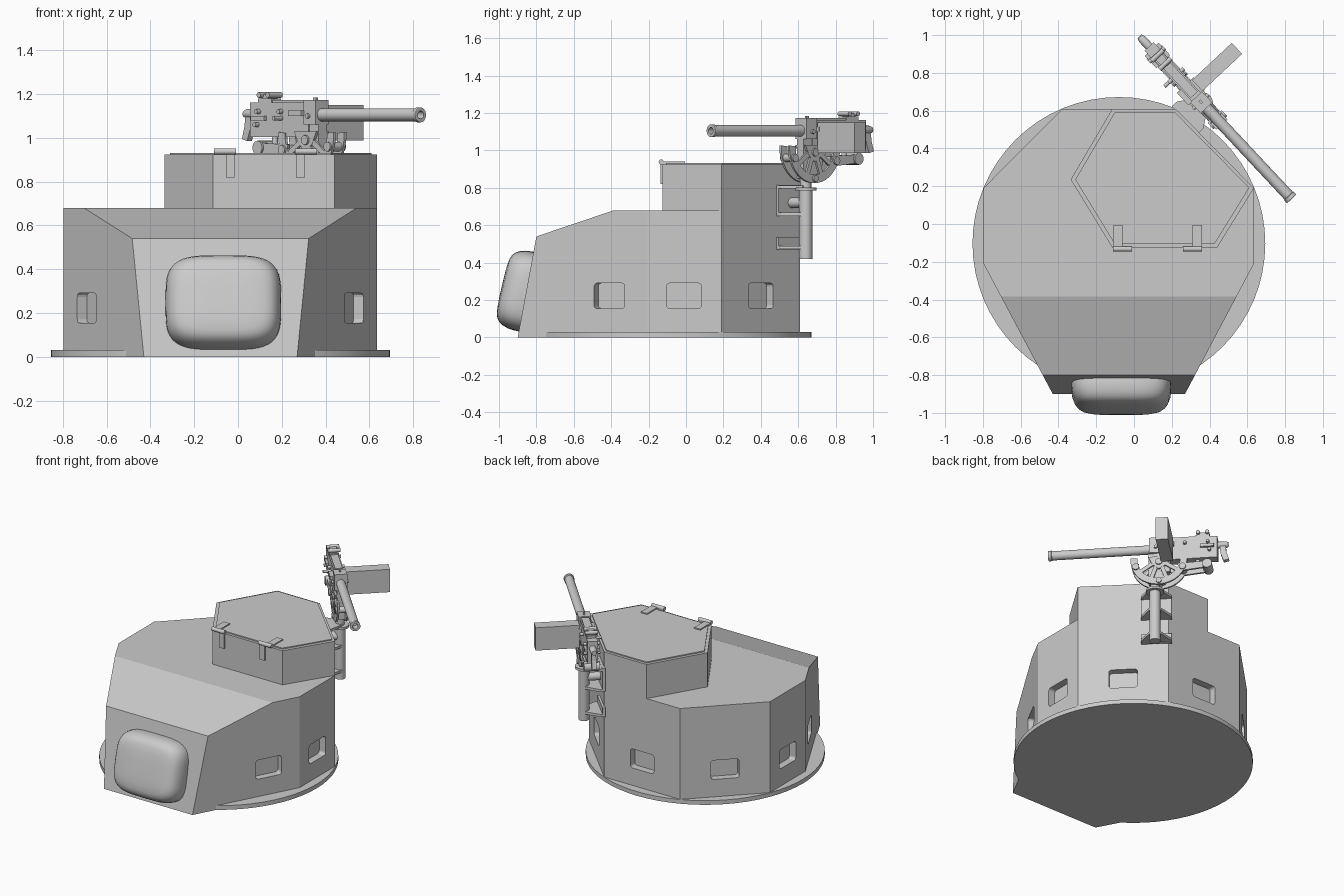
import bpy, bmesh, math
from mathutils import Matrix, Vector

if "Cube" in bpy.data.objects:
    bpy.data.objects.remove(bpy.data.objects["Cube"])

T = lambda x, y, z: Matrix.Translation((x, y, z))
RZ = lambda a: Matrix.Rotation(a, 4, 'Z')
UPRIGHT = Matrix.Rotation(math.pi / 2, 4, 'X')   # profile (x, y) -> (x, z)
I = Matrix()


def finish(bm, name, M=I, smooth=False):
    bmesh.ops.recalc_face_normals(bm, faces=bm.faces)
    bm.transform(M)
    me = bpy.data.meshes.new(name)
    bm.to_mesh(me)
    bm.free()
    ob = bpy.data.objects.new(name, me)
    bpy.context.collection.objects.link(ob)
    if smooth:
        bpy.ops.object.select_all(action='DESELECT')
        bpy.context.view_layer.objects.active = ob
        ob.select_set(True)
        bpy.ops.object.shade_smooth_by_angle(angle=math.radians(35))
    return ob


def prism_bm(pts, z0, z1):
    bm = bmesh.new()
    f = bm.faces.new([bm.verts.new((x, y, z0)) for x, y in pts])
    ext = bmesh.ops.extrude_face_region(bm, geom=[f])['geom']
    bmesh.ops.translate(bm, vec=(0, 0, z1 - z0), verts=[g for g in ext if isinstance(g, bmesh.types.BMVert)])
    return bm


def prism(name, pts, z0, z1, M=I):
    return finish(prism_bm(pts, z0, z1), name, M)


def box(name, x0, x1, y0, y1, z0, z1, M=I):
    return prism(name, [(x0, y0), (x1, y0), (x1, y1), (x0, y1)], z0, z1, M)


def lathe(name, p0, p1, prof, M=I, n=20):
    """Revolve (radius, fraction along p0-p1) pairs; open ends are capped."""
    p0, p1 = Vector(p0), Vector(p1)
    rot = (p1 - p0).to_track_quat('Z', 'Y').to_matrix().to_4x4()
    bm = bmesh.new()
    rings = [[bm.verts.new((r * math.cos(2 * math.pi * i / n), r * math.sin(2 * math.pi * i / n),
                            t * (p1 - p0).length)) for i in range(n)] for r, t in prof]
    for a, b in zip(rings, rings[1:]):
        for i in range(n):
            bm.faces.new((a[i], a[(i + 1) % n], b[(i + 1) % n], b[i]))
    bm.faces.new(rings[0])
    bm.faces.new(rings[-1])
    return finish(bm, name, M @ Matrix.Translation(p0) @ rot, True)


def rod(name, p0, p1, r, M=I, n=20):
    return lathe(name, p0, p1, [(r, 0), (r, 1)], M, n)


# turntable ring
rod("base_ring", (-.08, -.103, 0), (-.08, -.103, .03), .775, n=64)

# hull: vertical prism sliced by the front plate and sloping roof
hull_pts = [(.2435, -.95), (.635, -.21), (.635, .19), (.22, .61),
            (-.38, .61), (-.797, .19), (-.797, -.21), (-.4035, -.95)]
bm = prism_bm(hull_pts, 0, .68)
for no in ((0, -.54, .1), (0, -.14, .415)):
    bmesh.ops.bisect_plane(bm, geom=bm.verts[:] + bm.edges[:] + bm.faces[:], dist=1e-5,
                           plane_co=(0, -.8, .54), plane_no=no, clear_outer=True)
    bmesh.ops.holes_fill(bm, edges=[e for e in bm.edges if e.is_boundary], sides=0)
hull = finish(bm, "hull")

# recessed vision ports on every wall but the front
for i, t in enumerate((.73, .5, .5, .5, .5, .5, .27)):
    a, b = Vector(hull_pts[i]), Vector(hull_pts[i + 1])
    c, e = a.lerp(b, t), (b - a)
    pts = []
    for sx, sy, a0 in ((1, 1, 0), (-1, 1, 90), (-1, -1, 180), (1, -1, 270)):
        for k in range(4):
            an = math.radians(a0 + 30 * k)
            pts.append((sx * .075 + .018 * math.cos(an), sy * .05 + .018 * math.sin(an)))
    cut = prism("port_cutter", pts, -.05, .05, T(c.x, c.y, .2225) @ RZ(math.atan2(e.y, e.x)) @ UPRIGHT)
    cut.hide_render = True
    mod = hull.modifiers.new("port", 'BOOLEAN')
    mod.operation, mod.solver, mod.object = 'DIFFERENCE', 'EXACT', cut
    bpy.context.view_layer.objects.active = hull
    bpy.ops.object.modifier_apply(modifier=mod.name)
    bpy.data.objects.remove(cut)

# raised cupola with hatch lid
hexa = [(-.115, -.125), (.44, -.125), (.635, .19), (.22, .61), (-.115, .61), (-.335, .235)]
prism("cupola", hexa, .68, .924)
cx, cy = .15, .24
prism("hatch_lid", [(cx + (x - cx) * .95, cy + (y - cy) * .95) for x, y in hexa], .92, .932)

# hatch hinges
for x in (-.06, .31):
    s = 1 if x < 0 else -1
    rod("hinge_pin", (x - .05, -.132, .938), (x + .05, -.132, .938), .014, n=16)
    box("hinge_front_strap", x + .025 * s - .02, x + .025 * s + .02, -.136, -.12, .82, .94)
    box("hinge_top_strap", x - .025 * s - .024, x - .025 * s + .024, -.132, -.005, .925, .94)

# bulging front cover: superellipse rings shrinking outward from the tilted plate
bm = bmesh.new()
n, rings = 48, []
for d, s in ((-.03, 1), (.02, 1), (.05, .985), (.08, .94), (.1, .885), (.115, .81), (.124, .7), (.13, .5), (.132, .2)):
    ring = []
    for i in range(n):
        a = 2 * math.pi * i / n
        c, q = math.cos(a), math.sin(a)
        inset = .264 - (1 - s) * .25
        inset_z = .216 - (1 - s) * .21
        ring.append(bm.verts.new((math.copysign(abs(c) ** .52, c) * inset,
                                  math.copysign(abs(q) ** .52, q) * inset_z, d)))
    rings.append(ring)
for a, b in zip(rings, rings[1:]):
    for i in range(n):
        bm.faces.new((a[i], a[(i + 1) % n], b[(i + 1) % n], b[i]))
bm.faces.new(rings[0])
bm.faces.new(rings[-1])
finish(bm, "front_cover", T(-.067, -.856, .245) @ Matrix.Rotation(math.radians(90 - 13), 4, 'X'), True)

# wall bracket, local x points out of the rear right wall
W = T(.275, .555, 0) @ RZ(math.pi / 4)
box("bracket_plate_upper", -.005, .015, -.1, .1, .65, .815, W)
box("bracket_plate_lower", -.005, .015, -.1, .1, .47, .535, W)
for z in (.795, .65, .472):
    prism("bracket_shelf", [(0, -.1), (.03, -.1), (.13, -.035), (.13, .035), (.03, .1), (0, .1)], z, z + .018, W)
rod("bracket_spacer", (0, 0, .72), (.12, 0, .72), .028, W)
G = T(.36, .64, 0) @ RZ(math.atan2(-.73, .683))
rod("post", (0, 0, .42), (0, 0, .80), .036, G)
lathe("post_collar", (0, 0, .785), (0, 0, .87), [(.058, 0), (.058, .2), (.03, .21), (.03, 1)], G)

# gun cradle: two toothless sector plates with spokes, joined by pins
K, ZC = -.03, 1.01
polar = lambda r, d: (K + r * math.cos(math.radians(d)), ZC + r * math.sin(math.radians(d)))
for y in (-.033, .033):
    M = G @ T(0, y, 0) @ UPRIGHT
    arc = range(175, 366, 10)
    prism("cradle_sector", [polar(.185, d) for d in arc] + [polar(.14, d) for d in reversed(arc)], -.007, .007, M)
    prism("cradle_cheek", [(-.11, 1.03), (.04, 1.03), (.01, .97), (-.03, .94), (-.08, .97)], -.007, .007, M)
    for d in (215, 250, 290, 325):
        p, q = Vector(polar(.03, d)), Vector(polar(.15, d))
        w = Vector((p.y - q.y, q.x - p.x)).normalized() * .013
        prism("cradle_spoke", [p - w, q - w, q + w, p + w], -.006, .006, M)
    prism("elevation_arm", [(-.37, .935), (-.17, .915), (-.15, .97), (-.3, .975), (-.36, .985)], -.007, .007, M)
box("cradle_block", -.065, .04, -.027, .027, .85, .93, G)
for x, z, r in ((-.03, .99, .022), (-.345, .955, .032), (-.185, .945, .022), (.12, .96, .022), (-.03, .85, .018)):
    rod("cradle_pin", (x, -.05, z), (x, .05, z), r, G, 16)
rod("elevation_link", (-.28, 0, .95), (-.28, 0, 1.02), .014, G, 12)

# machine gun
box("receiver", -.41, -.02, -.033, .033, 1.005, 1.162, G)
box("front_block", -.045, .035, -.042, .042, 1.06, 1.172, G)
box("cradle_lug", -.1, .04, -.026, .026, .92, 1.06, G)
lathe("barrel", (.0, 0, 1.105), (.695, 0, 1.105),
      [(.03, 0), (.03, .965), (.034, .97), (.034, .998), (.032, 1), (.018, 1), (.018, .93)], G, 24)
lathe("buffer_tube", (-.4, 0, 1.11), (-.48, 0, 1.11), [(.022, 0), (.022, .8), (.016, 1)], G)
prism("pistol_grip", [(-.425, 1.1), (-.462, 1.1), (-.468, 1.05), (-.485, .995), (-.45, .985), (-.43, 1.04)],
      -.015, .015, G @ UPRIGHT)
box("feed_cover", -.33, -.06, -.025, .025, 1.16, 1.172, G)
box("rear_sight_base", -.36, -.27, -.03, .03, 1.16, 1.18, G)
box("rear_sight_leaf", -.345, -.285, -.022, .022, 1.18, 1.2, G)
for x in (-.345, -.285):
    rod("rear_sight_roller", (x, -.042, 1.196), (x, .042, 1.196), .013, G, 12)
box("front_sight", -.02, .0, -.006, .006, 1.17, 1.185, G)
for y in (-1, 1):
    for x, z in ((-.2, 1.12), (-.35, 1.12), (-.36, 1.06), (-.01, 1.1)):
        rod("receiver_bolt", (x, .03 * y, z), (x, .055 * y, z), .011, G, 12)
    box("side_rail", -.39, -.3, min(.033 * y, .05 * y), max(.033 * y, .05 * y), 1.08, 1.1, G)
rod("charging_handle", (-.2, -.03, 1.09), (-.2, -.085, 1.09), .01, G, 12)
box("feed_tray", -.13, -.04, -.06, .06, 1.1, 1.125, G)

# ammunition box on the outer side
box("ammo_box", -.125, -.045, .045, .333, .987, 1.15, G)
